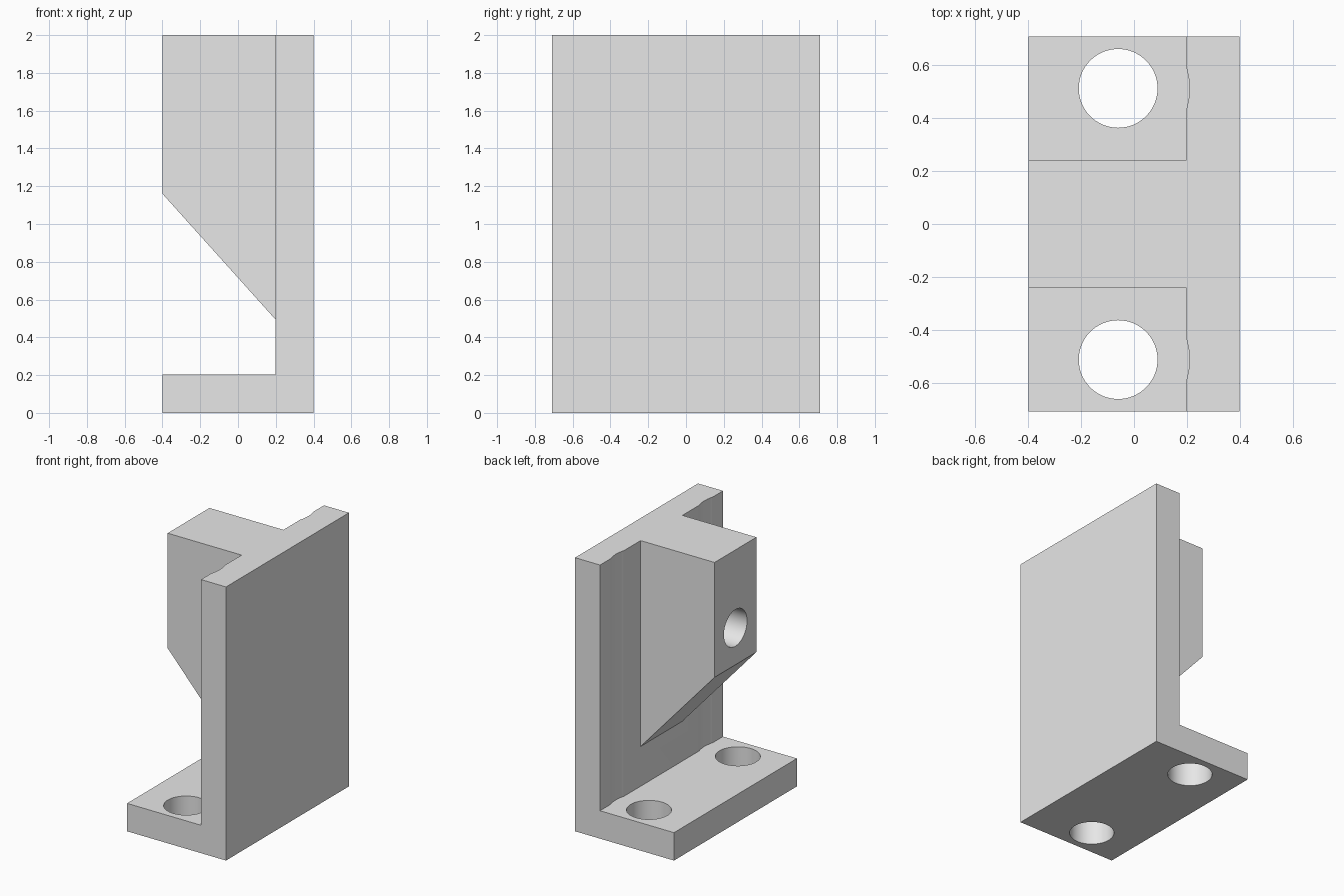
import bpy, bmesh, math
from mathutils import Matrix

if "Cube" in bpy.data.objects:
    bpy.data.objects.remove(bpy.data.objects["Cube"], do_unlink=True)

HEIGHT, HALF_X, HALF_Y = 2.0, 0.40, 0.71
WALL_X, FOOT_Z = 0.198, 0.204
RIB_Y = 0.2415
HOLE_X, HOLE_Y = -0.06, 0.513

grey = bpy.data.materials.new("plain grey")
grey.use_nodes = True
grey.diffuse_color = (0.8, 0.8, 0.8, 1)
grey.node_tree.nodes["Principled BSDF"].inputs["Base Color"].default_value = (0.8, 0.8, 0.8, 1)


def finish(name, bm):
    bmesh.ops.recalc_face_normals(bm, faces=bm.faces)
    mesh = bpy.data.meshes.new(name)
    bm.to_mesh(mesh)
    bm.free()
    mesh.materials.append(grey)
    obj = bpy.data.objects.new(name, mesh)
    bpy.context.collection.objects.link(obj)
    return obj


def extrude_profile(name, points, half_y):
    """Extrude an x-z outline symmetrically along y."""
    bm = bmesh.new()
    face = bm.faces.new([bm.verts.new((x, -half_y, z)) for x, z in points])
    result = bmesh.ops.extrude_face_region(bm, geom=[face])
    verts = [v for v in result["geom"] if isinstance(v, bmesh.types.BMVert)]
    bmesh.ops.translate(bm, verts=verts, vec=(0, 2 * half_y, 0))
    return finish(name, bm)


def cylinder(name, radius, low, high, centre, along_x=False, segments=64):
    """Cylinder from low to high along z, or along x."""
    bm = bmesh.new()
    middle = (low + high) / 2
    if along_x:
        place = Matrix.Translation((middle, *centre)) @ Matrix.Rotation(math.pi / 2, 4, "Y")
    else:
        place = Matrix.Translation((*centre, middle))
    bmesh.ops.create_cone(bm, cap_ends=True, segments=segments, radius1=radius,
                          radius2=radius, depth=high - low, matrix=place)
    return finish(name, bm)


def combine(target, tool, operation):
    """Apply a boolean and discard the tool."""
    tool.hide_render = True
    mod = target.modifiers.new(operation.lower(), "BOOLEAN")
    mod.operation, mod.object, mod.solver = operation, tool, "EXACT"
    bpy.context.view_layer.objects.active = target
    bpy.ops.object.modifier_apply(modifier=mod.name)
    bpy.data.objects.remove(tool, do_unlink=True)


# L-shaped wall and foot
bracket = extrude_profile("bracket", [
    (-HALF_X, 0), (HALF_X, 0), (HALF_X, HEIGHT), (WALL_X, HEIGHT),
    (WALL_X, FOOT_Z), (-HALF_X, FOOT_Z)], HALF_Y)

# Central rib with sloped underside
rib = extrude_profile("rib", [
    (-HALF_X, HEIGHT), (-HALF_X, 1.16), (WALL_X, 0.495),
    (0.3, 0.495), (0.3, HEIGHT)], RIB_Y)
combine(bracket, rib, "UNION")

# Bolt holes in the foot and shallow tool clearance in the wall above them
for side in (-1, 1):
    centre = (HOLE_X, side * HOLE_Y)
    combine(bracket, cylinder("bolt_hole", 0.149, -0.1, 0.3, centre), "DIFFERENCE")
    combine(bracket, cylinder("clearance", 0.27, FOOT_Z, 2.1, centre, segments=48), "DIFFERENCE")

# Blind hole in the rib face
combine(bracket, cylinder("blind_hole", 0.134, -0.5, 0.2, (0, 1.43), along_x=True), "DIFFERENCE")

# Smooth bores, sharp edges
bpy.ops.object.select_all(action="DESELECT")
bracket.select_set(True)
bpy.context.view_layer.objects.active = bracket
bpy.ops.object.shade_smooth_by_angle(angle=math.radians(30))
